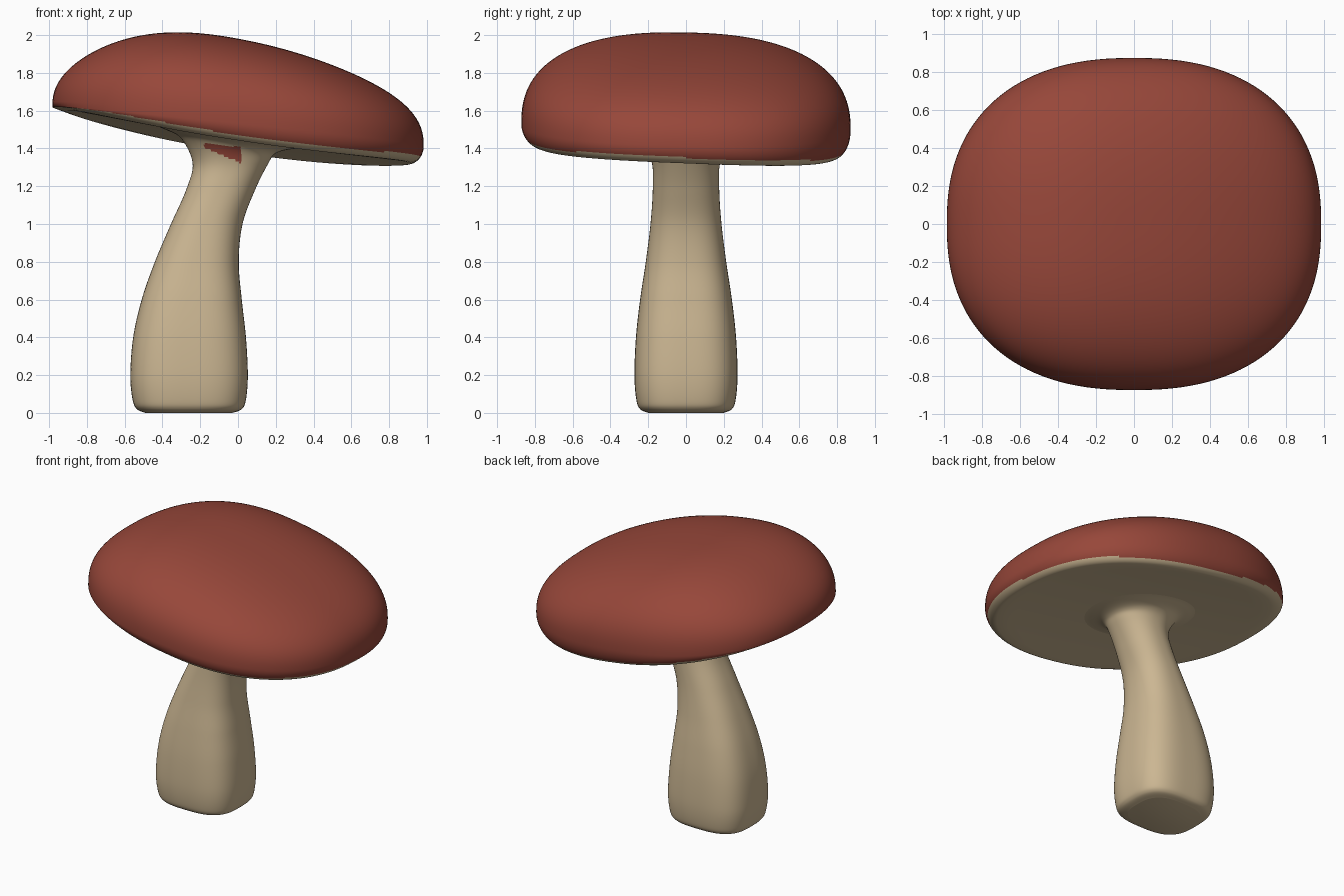
import bpy, bmesh, math
from mathutils import Vector

if "Cube" in bpy.data.objects:
    bpy.data.objects.remove(bpy.data.objects["Cube"])


def material(name, rgb):
    m = bpy.data.materials.new(name)
    m.diffuse_color = (*rgb, 1)
    m.use_nodes = True
    m.node_tree.nodes["Principled BSDF"].inputs["Base Color"].default_value = m.diffuse_color
    return m


RED = material("cap red", (0.31, 0.063, 0.042))
CREAM = material("stem cream", (0.60, 0.47, 0.29))
SEG = 128


def oval(cx, cy, rx, ry, n):
    """Points of a rounded-square oval."""
    pts = []
    for i in range(SEG):
        a = 2 * math.pi * i / SEG
        c, s = math.cos(a), math.sin(a)
        pts.append((cx + rx * math.copysign(abs(c) ** (2 / n), c),
                    cy + ry * math.copysign(abs(s) ** (2 / n), s)))
    return pts


def loft(name, rings, paint):
    """Skin rings from bottom to top, close the ends, colour faces by rule."""
    bm = bmesh.new()
    loops = [[bm.verts.new(p) for p in ring] for ring in rings]
    for a, b in zip(loops, loops[1:]):
        for i in range(SEG):
            j = (i + 1) % SEG
            bm.faces.new((a[i], a[j], b[j], b[i]))
    bm.faces.new(loops[0][::-1])
    bm.faces.new(loops[-1])
    bm.normal_update()
    for f in bm.faces:
        f.smooth = True
        f.material_index = paint(f.calc_center_median(), f.normal)
    me = bpy.data.meshes.new(name)
    bm.to_mesh(me)
    bm.free()
    me.materials.append(CREAM)
    me.materials.append(RED)
    ob = bpy.data.objects.new(name, me)
    bpy.context.collection.objects.link(ob)
    return ob


# Cap heights: widest level, dome height, rim bottom, underside
def mid(x, y):
    return 1.515 - 0.105 * x - 0.02 * y


def dome(x):
    u = x / 0.98
    return 0.465 - 0.09 * u * u - 0.08 * x * (1 - u * u)


def rim(x, y):
    return 1.41 - 0.153 * x + 0.06 * x * x - 0.04 * y


def under(x, y):
    r2 = min(1, (x / 0.91) ** 2 + (y / 0.81) ** 2)
    return rim(x, y) + 0.04 * (1 - r2)


# Cap: underside, rounded rim, then dome
A, B, N = 0.983, 0.872, 2.35
rings = []
for k in range(1, 17):
    r = 0.92 * k / 16
    rings.append([(x, y, under(x, y)) for x, y in oval(0, 0, A * r, B * r, N)])
for k in range(1, 13):
    t = math.pi / 2 * k / 12
    r, w = 0.92 + 0.08 * math.sin(t), math.cos(t)
    rings.append([(x, y, mid(x, y) + (rim(x, y) - mid(x, y)) * w)
                  for x, y in oval(0, 0, A * r, B * r, N)])
P = 2.45
for k in range(1, 40):
    t = math.pi / 2 * k / 40
    r, h = math.cos(t) ** (2 / P), math.sin(t) ** (2 / P)
    rings.append([(x, y, mid(x, y) + dome(x) * h)
                  for x, y in oval(0, 0, A * r, B * r, N)])
loft("mushroom_cap", rings, lambda c, n: 0 if n.z < -0.6 else 1)

# Stem: z, left x, right x, half depth, squareness
profile = [
    (0.00, -0.49, -0.03, 0.20, 2.8), (0.02, -0.535, 0.02, 0.243, 3.0),
    (0.07, -0.558, 0.042, 0.263, 3.0), (0.20, -0.57, 0.052, 0.273, 3.0),
    (0.40, -0.555, 0.042, 0.265, 2.9), (0.60, -0.51, 0.02, 0.243, 2.8),
    (0.80, -0.44, 0.004, 0.213, 2.6), (1.00, -0.355, 0.024, 0.188, 2.4),
    (1.18, -0.275, 0.09, 0.176, 2.3), (1.32, -0.24, 0.16, 0.18, 2.2),
]
keys = [[Vector((x, y, z)) for x, y in oval((a + b) / 2, 0, (b - a) / 2, d, n)]
        for z, a, b, d, n in profile]
# Flare that blends into the underside
for rx, ry, drop in ((0.25, 0.225, -0.045), (0.34, 0.31, -0.008), (0.43, 0.40, 0.01)):
    keys.append([Vector((x, y, under(x, y) + drop)) for x, y in oval(-0.05, 0, rx, ry, 2.1)])

smooth = []
STEPS = 10
for k in range(len(keys) - 1):
    k0, k3 = max(k - 1, 0), min(k + 2, len(keys) - 1)
    for s in range(STEPS):
        t = s / STEPS
        smooth.append([
            0.5 * (2 * b + (c - a) * t + (2 * a - 5 * b + 4 * c - d) * t * t
                   + (3 * b - a - 3 * c + d) * t ** 3)
            for a, b, c, d in zip(keys[k0], keys[k], keys[k + 1], keys[k3])])
smooth.append(keys[-1])


# Small red smudge on the front of the stem, below the cap
def smudge(c, n):
    u = c.x + 0.18
    return int(c.y < 0 and 0 < u < 0.195 and 1.405 - 0.42 * u < c.z < 1.43 - 0.12 * u)


loft("mushroom_stem", smooth, smudge)
